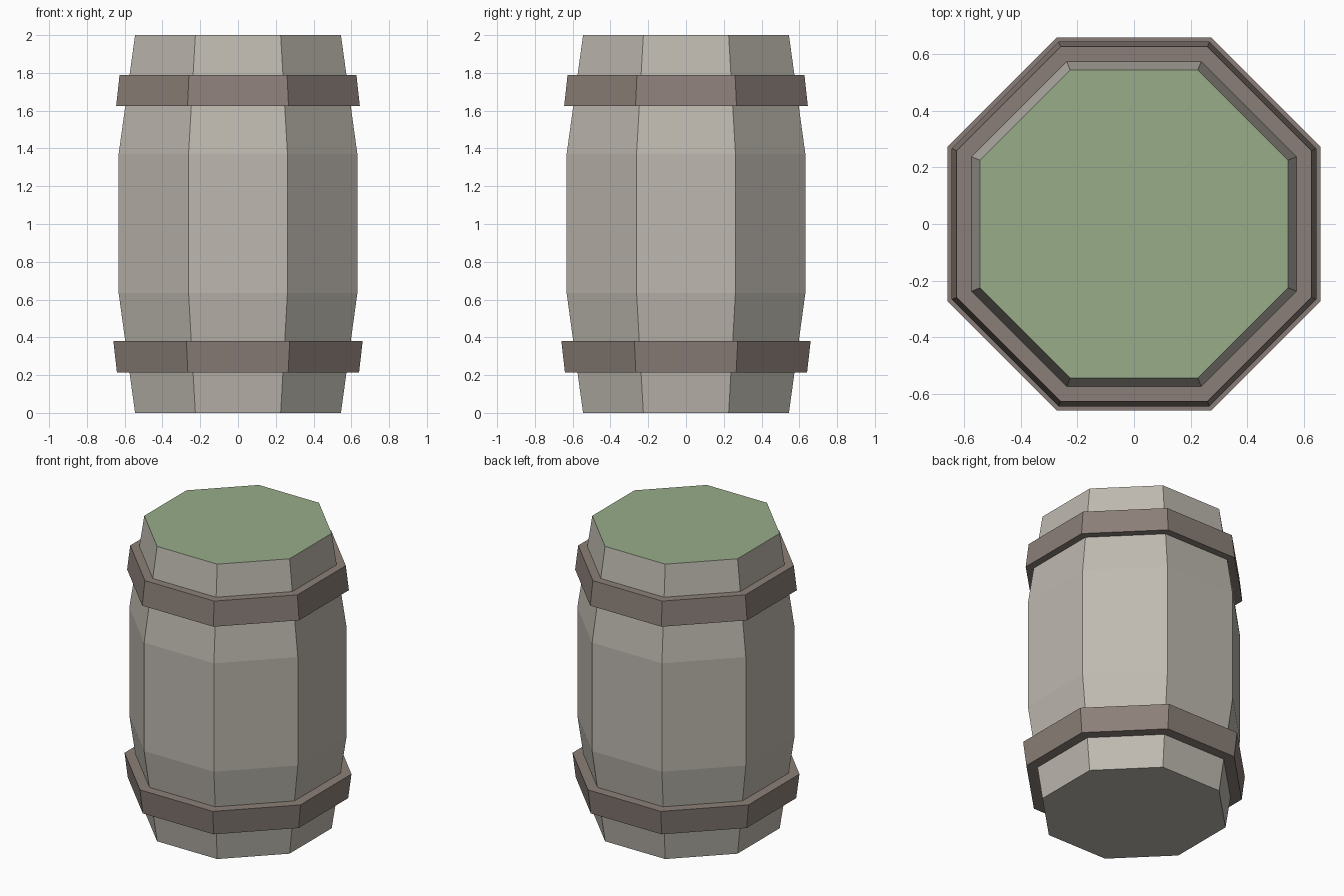
import bpy, bmesh, math

if "Cube" in bpy.data.objects:
    bpy.data.objects.remove(bpy.data.objects["Cube"])

SIDES = 8


def material(name, rgb):
    """Make a flat material from an sRGB 0-255 colour."""
    mat = bpy.data.materials.new(name)
    lin = [((c / 255 + 0.055) / 1.055) ** 2.4 for c in rgb]
    mat.diffuse_color = (*lin, 1.0)
    mat.use_nodes = True
    mat.node_tree.nodes["Principled BSDF"].inputs["Base Color"].default_value = mat.diffuse_color
    return mat


def ring(bm, half_width, z):
    """Octagon of vertices with flat sides facing the axes."""
    r = half_width / math.cos(math.pi / SIDES)
    angles = [(i + 0.5) * math.tau / SIDES for i in range(SIDES)]
    return [bm.verts.new((r * math.cos(a), r * math.sin(a), z)) for a in angles]


def lathe(name, profile, mats, closed=False):
    """Sweep (half_width, z) points round the z axis; cap the ends unless closed."""
    bm = bmesh.new()
    rings = [ring(bm, w, z) for w, z in profile]
    pairs = list(zip(rings, rings[1:]))
    if closed:
        pairs.append((rings[-1], rings[0]))
    for low, high in pairs:
        for i in range(SIDES):
            j = (i + 1) % SIDES
            bm.faces.new((low[i], low[j], high[j], high[i]))
    if not closed:
        bm.faces.new(rings[0][::-1])
        lid = bm.faces.new(rings[-1])
        lid.material_index = len(mats) - 1
    bmesh.ops.recalc_face_normals(bm, faces=bm.faces)
    mesh = bpy.data.meshes.new(name)
    bm.to_mesh(mesh)
    bm.free()
    for mat in mats:
        mesh.materials.append(mat)
    obj = bpy.data.objects.new(name, mesh)
    bpy.context.collection.objects.link(obj)
    return obj


stave_grey = material("stave_grey", (190, 185, 176))
hoop_brown = material("hoop_brown", (139, 127, 120))
lid_green = material("lid_green", (152, 172, 136))

# Barrel body with bulging waist and green lid face
lathe("barrel_body",
      [(0.545, 0.0), (0.632, 0.635), (0.632, 1.37), (0.545, 2.0)],
      [stave_grey, lid_green])

# Hoops that follow the slope of the body, inner edge sunk into the staves
for name, z0, z1, w0, w1 in (("lower_hoop", 0.215, 0.38, 0.641, 0.66),
                             ("upper_hoop", 1.625, 1.79, 0.645, 0.627)):
    lathe(name, [(w0, z0), (w1, z1), (w1 - 0.08, z1), (w0 - 0.08, z0)],
          [hoop_brown], closed=True)
